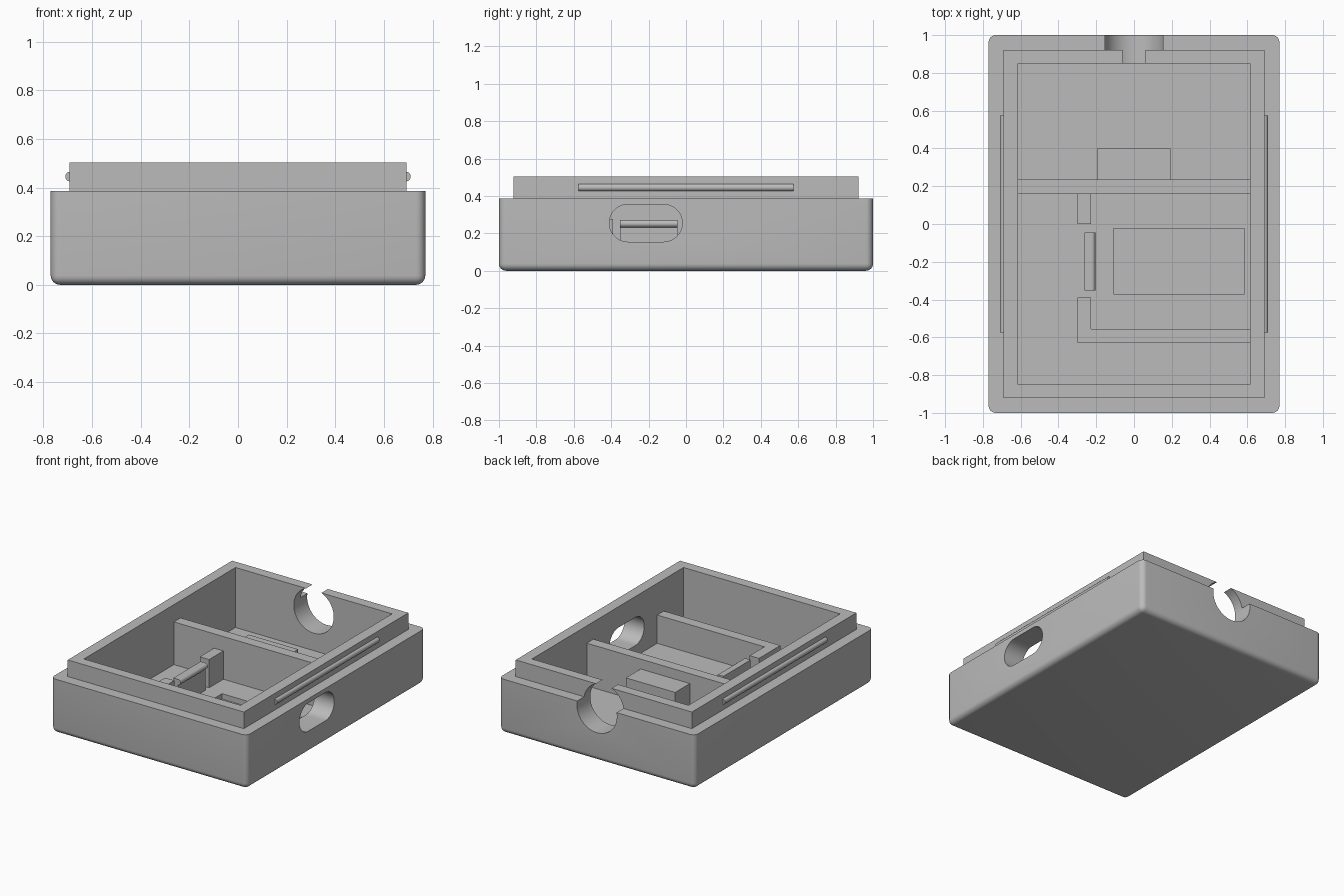
import bpy, bmesh, math
from mathutils import Matrix

if "Cube" in bpy.data.objects:
    bpy.data.objects.remove(bpy.data.objects["Cube"])

grey = bpy.data.materials.new("grey_plastic")
grey.diffuse_color = (0.5, 0.5, 0.5, 1)
grey.use_nodes = True
grey.node_tree.nodes["Principled BSDF"].inputs["Base Color"].default_value = grey.diffuse_color

FLOOR = 0.077


def finish(name, bm):
    bmesh.ops.recalc_face_normals(bm, faces=bm.faces[:])
    mesh = bpy.data.meshes.new(name)
    bm.to_mesh(mesh)
    bm.free()
    mesh.materials.append(grey)
    ob = bpy.data.objects.new(name, mesh)
    bpy.context.collection.objects.link(ob)
    return ob


def box_bm(x0, x1, y0, y1, z0, z1):
    bm = bmesh.new()
    bmesh.ops.create_cube(bm, size=1)
    for v in bm.verts:
        v.co = ((x0, x1)[v.co.x > 0], (y0, y1)[v.co.y > 0], (z0, z1)[v.co.z > 0])
    return bm


def box(name, *bounds):
    return finish(name, box_bm(*bounds))


def prism(name, points, axis, a, b):
    """Extrude a 2D outline along x or y; points are (other horizontal, z)."""
    bm = bmesh.new()
    place = (lambda p: (a, p[0], p[1])) if axis == "x" else (lambda p: (p[0], a, p[1]))
    face = bm.faces.new([bm.verts.new(place(p)) for p in points])
    ext = bmesh.ops.extrude_face_region(bm, geom=[face])
    move = (b - a, 0, 0) if axis == "x" else (0, b - a, 0)
    bmesh.ops.translate(bm, vec=move, verts=[g for g in ext["geom"] if isinstance(g, bmesh.types.BMVert)])
    return finish(name, bm)


def circle(cu, cz, r, n=48, start=0.0, sweep=2 * math.pi):
    return [(cu + r * math.cos(start + sweep * i / n), cz + r * math.sin(start + sweep * i / n))
            for i in range(n)]


def apply_boolean(target, other, operation):
    mod = target.modifiers.new(operation, "BOOLEAN")
    mod.operation, mod.object, mod.solver = operation, other, "EXACT"
    bpy.context.view_layer.objects.active = target
    bpy.ops.object.modifier_apply(modifier=mod.name)
    bpy.data.objects.remove(other)


def smooth(ob):
    bpy.ops.object.select_all(action="DESELECT")
    ob.select_set(True)
    bpy.context.view_layer.objects.active = ob
    bpy.ops.object.shade_smooth_by_angle(angle=math.radians(30))


# Case: rounded below and on the upright corners, sharp at the top
bm = box_bm(-0.77, 0.77, -1, 1, 0, 0.385)
edges = [e for e in bm.edges if min(v.co.z for v in e.verts) < 0.1]
bmesh.ops.bevel(bm, geom=edges, offset=0.038, segments=6, profile=0.5, affect="EDGES")
case = finish("case", bm)

# Stepped lip, then the hollow
apply_boolean(case, box("lip", -0.692, 0.692, -0.922, 0.922, 0.2, 0.503), "UNION")
apply_boolean(case, box("hollow", -0.615, 0.615, -0.85, 0.85, FLOOR, 0.7), "DIFFERENCE")

# Shallow recess in the floor
apply_boolean(case, box("floor_recess", -0.108, 0.585, -0.37, -0.025, 0.0385, 0.2), "DIFFERENCE")

# Round cable opening at the back
apply_boolean(case, prism("cable_hole", circle(0, 0.358, 0.157, 64), "y", 0.75, 1.1), "DIFFERENCE")

# Rounded slot in the right wall
r = 0.1
outline = (circle(-0.12, 0.255, r, 24, -math.pi / 2, math.pi) + [(-0.12, 0.355)]
           + circle(-0.31, 0.255, r, 24, math.pi / 2, math.pi) + [(-0.31, 0.155)])
apply_boolean(case, prism("port_slot", outline, "x", 0.5, 0.9), "DIFFERENCE")
smooth(case)

# Snap ridges on both sides of the lip
for side, name in ((-1, "left_snap_ridge"), (1, "right_snap_ridge")):
    smooth(prism(name, circle(side * 0.69, 0.445, 0.02, 24), "y", -0.575, 0.575))

# Partition and the block behind it
box("partition", -0.62, 0.62, 0.16, 0.235, FLOOR - 0.01, 0.38)
box("support_block", -0.195, 0.192, 0.23, 0.40, FLOOR - 0.01, 0.31)

# Board holder: post, L-shaped wall and spring clip
TOP = 0.278
box("rear_post", -0.30, -0.227, 0.0, 0.165, FLOOR - 0.01, TOP)
bm = bmesh.new()
corners = [(-0.30, -0.63), (0.62, -0.63), (0.62, -0.555), (-0.227, -0.555), (-0.227, -0.39), (-0.30, -0.39)]
base = bm.faces.new([bm.verts.new((x, y, FLOOR - 0.01)) for x, y in corners])
ext = bmesh.ops.extrude_face_region(bm, geom=[base])
bmesh.ops.translate(bm, vec=(0, 0, TOP - FLOOR + 0.01),
                    verts=[g for g in ext["geom"] if isinstance(g, bmesh.types.BMVert)])
finish("corner_wall", bm)
box("clip", -0.262, -0.225, -0.352, -0.045, FLOOR - 0.01, 0.272)
smooth(prism("clip_bead", circle(-0.225, 0.252, 0.02, 24), "y", -0.352, -0.045))
